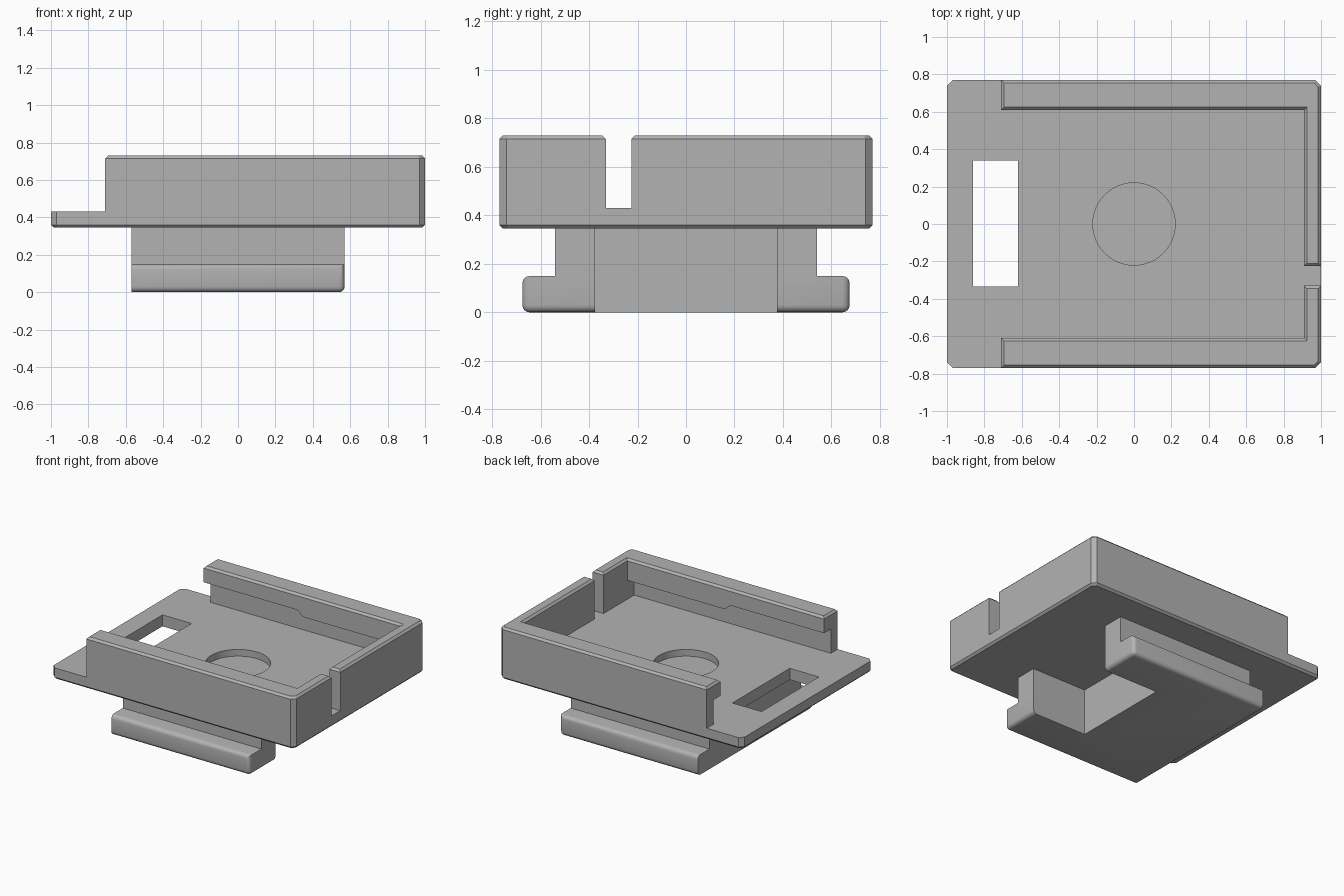
import bpy, bmesh
from mathutils import Matrix

cube = bpy.data.objects.get("Cube")
if cube:
    bpy.data.objects.remove(cube, do_unlink=True)

GREY = (0.45, 0.45, 0.45, 1)
grey = bpy.data.materials.new("plain grey")
grey.use_nodes = True
grey.diffuse_color = GREY
grey.node_tree.nodes["Principled BSDF"].inputs["Base Color"].default_value = GREY


def prism(name, outline, low, high, axis="z", bevel=0, rule=None, segments=1):
    """Extrude an outline along z, or an x-z outline along y, and bevel the edges picked by a rule."""
    place = (lambda a, b, h: (a, b, h)) if axis == "z" else (lambda a, b, h: (a, h, b))
    bm = bmesh.new()
    rings = [[bm.verts.new(place(a, b, h)) for a, b in outline] for h in (low, high)]
    bm.faces.new(rings[0])
    bm.faces.new(rings[1])
    n = len(outline)
    for i in range(n):
        j = (i + 1) % n
        bm.faces.new((rings[0][i], rings[0][j], rings[1][j], rings[1][i]))
    bmesh.ops.recalc_face_normals(bm, faces=bm.faces)
    if bevel:
        edges = [e for e in bm.edges if rule((e.verts[0].co + e.verts[1].co) / 2)]
        bmesh.ops.bevel(bm, geom=edges, offset=bevel, segments=segments,
                        profile=0.5, affect="EDGES")
    return finish(name, bm)


def finish(name, bm):
    mesh = bpy.data.meshes.new(name)
    bm.to_mesh(mesh)
    bm.free()
    mesh.materials.append(grey)
    obj = bpy.data.objects.new(name, mesh)
    bpy.context.collection.objects.link(obj)
    return obj


def rectangle(x0, x1, y0, y1):
    return [(x0, y0), (x1, y0), (x1, y1), (x0, y1)]


def activate(obj):
    bpy.ops.object.select_all(action="DESELECT")
    obj.select_set(True)
    bpy.context.view_layer.objects.active = obj


def cut(obj, cutter):
    cutter.hide_render = True
    mod = obj.modifiers.new("cut", "BOOLEAN")
    mod.operation = "DIFFERENCE"
    mod.solver = "EXACT"
    mod.object = cutter
    activate(obj)
    bpy.ops.object.modifier_apply(modifier=mod.name)
    bpy.data.objects.remove(cutter, do_unlink=True)


# Main dimensions
W, D, C = 1.0, 0.77, 0.03
FLOOR, TOP = 0.43, 0.73

# Base plate with clipped corners and a chamfered underside
plate_outline = [(-W + C, -D), (W - C, -D), (W, -D + C), (W, D - C),
                 (W - C, D), (-W + C, D), (-W, D - C), (-W, -D + C)]
plate = prism("base_plate", plate_outline, 0.345, FLOOR,
              bevel=0.015, rule=lambda m: m.z < 0.35)

# Rectangular window and round recess
cut(plate, prism("window_cutter", rectangle(-0.86, -0.62, -0.335, 0.34), 0.2, 0.6))
bm = bmesh.new()
bmesh.ops.create_cone(bm, cap_ends=True, segments=64, radius1=0.22, radius2=0.22,
                      depth=0.2, matrix=Matrix.Translation((0, 0, 0.48)))
cut(plate, finish("recess_cutter", bm))

# Side walls wrapping around the end, with an overhanging inner lip
END, BACK, RIM = -0.71, 0.91, 0.71


def wall_outline(s, inner, tip):
    return [(END, s * inner), (END, s * D), (W - C, s * D), (W, s * (D - C)),
            (W, tip), (BACK, tip), (BACK, s * inner)]


for side, s, tip in (("left", 1, -0.225), ("right", -1, -0.33)):
    prism(side + "_wall", wall_outline(s, 0.69, tip), FLOOR - 0.02, RIM)
    prism(side + "_rim", wall_outline(s, 0.61, tip), RIM, TOP,
          bevel=0.015, rule=lambda m: m.z > TOP - 0.001)
    lip = [(END, 0.61), (0.06, 0.61), (0.11, 0.57), (BACK, 0.57), (BACK, RIM), (END, RIM)]
    prism(side + "_lip", lip, s * 0.61, s * 0.70, axis="y")

# U-shaped mounting shoe: narrow neck above a wider rounded foot
X0, X1, SLOT_X, SLOT_Y = -0.57, 0.57, 0.12, 0.375


def shoe_outline(y):
    return [(X0, -y), (X1, -y), (X1, -SLOT_Y), (SLOT_X, -SLOT_Y),
            (SLOT_X, SLOT_Y), (X1, SLOT_Y), (X1, y), (X0, y)]


def rounded_edge(m):
    outer_side = abs(m.y) > 0.6
    lower_end = m.x > X1 - 0.01 and abs(m.y) > 0.45 and m.z < 0.1
    return m.x > X0 + 0.01 and (outer_side or lower_end)


prism("shoe_neck", shoe_outline(0.54), 0.13, 0.36)
foot = prism("shoe_foot", shoe_outline(0.675), 0, 0.15,
             bevel=0.03, rule=rounded_edge, segments=4)
activate(foot)
bpy.ops.object.shade_smooth_by_angle()
